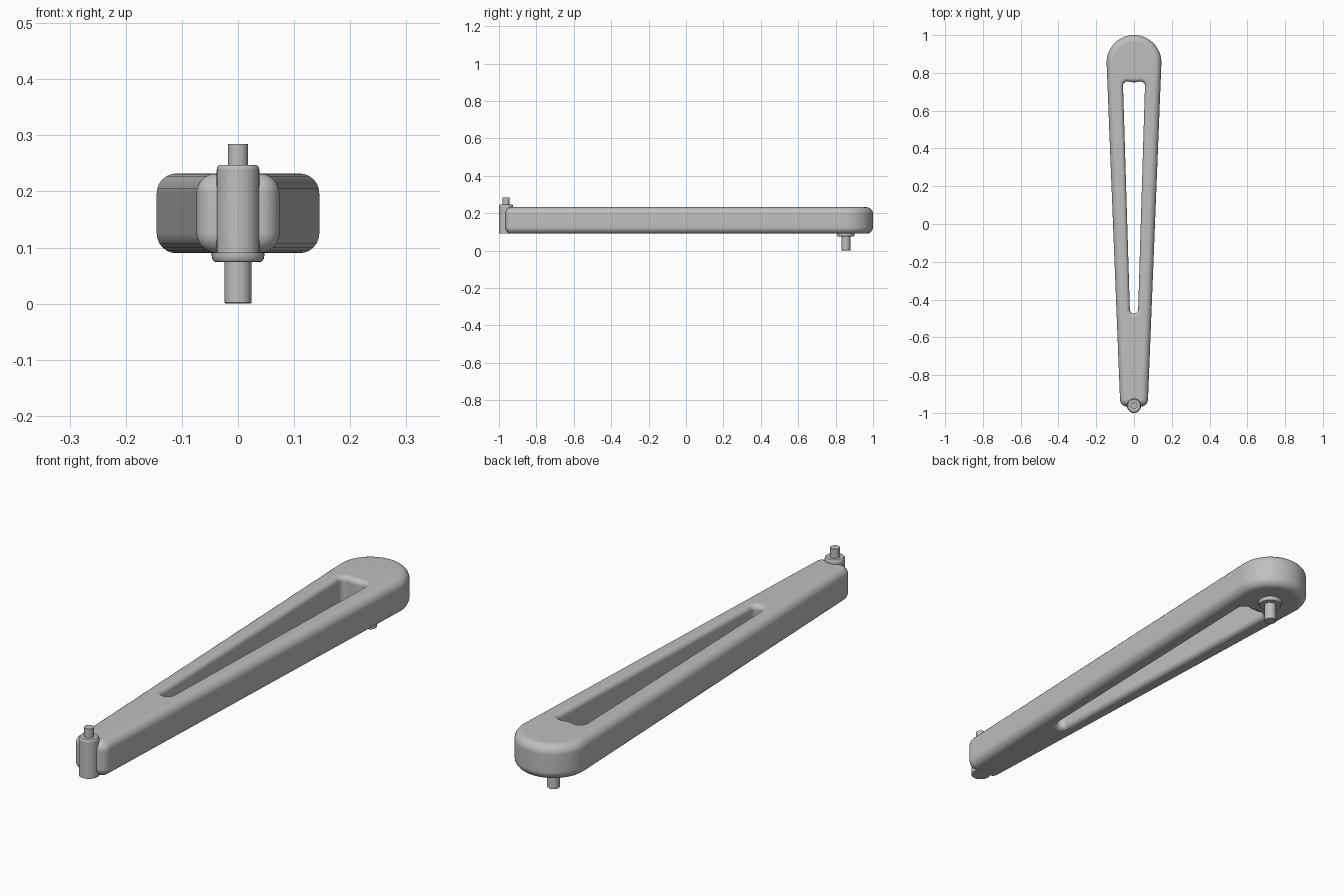
import bpy, bmesh
from math import sin, cos, pi, radians, asin, atan2, degrees, sqrt

cube = bpy.data.objects.get("Cube")
if cube:
    bpy.data.objects.remove(cube, do_unlink=True)

grey = bpy.data.materials.new("plain grey")
grey.use_nodes = True
colour = (0.52, 0.52, 0.52, 1)
grey.diffuse_color = colour
grey.node_tree.nodes["Principled BSDF"].inputs["Base Color"].default_value = colour


def finish(name, bm):
    bmesh.ops.recalc_face_normals(bm, faces=bm.faces)
    mesh = bpy.data.meshes.new(name)
    bm.to_mesh(mesh)
    bm.free()
    obj = bpy.data.objects.new(name, mesh)
    bpy.context.collection.objects.link(obj)
    mesh.materials.append(grey)
    bpy.ops.object.select_all(action='DESELECT')
    obj.select_set(True)
    bpy.context.view_layer.objects.active = obj
    bpy.ops.object.shade_smooth_by_angle(angle=radians(35))
    weighted = obj.modifiers.new("weighted normals", 'WEIGHTED_NORMAL')
    weighted.keep_sharp = True
    return obj


def outline(arcs, grow):
    """Chain of arcs (x, y, radius, start, end, steps), offset by grow."""
    points = []
    for x, y, r, start, end, steps in arcs:
        for i in range(steps + 1):
            a = radians(start + (end - start) * i / steps)
            points.append((x + (r + grow) * cos(a), y + (r + grow) * sin(a)))
    return points


def skin(bm, rings):
    """Join rings with quads and return the edges of the end rings."""
    loops = [[bm.verts.new(p) for p in ring] for ring in rings]
    n = len(loops[0])
    for a, b in zip(loops, loops[1:]):
        for i in range(n):
            j = (i + 1) % n
            bm.faces.new((a[i], a[j], b[j], b[i]))
    return [[bm.edges.get((l[i], l[(i + 1) % n])) for i in range(n)]
            for l in (loops[0], loops[-1])]


def rounded_wall(bm, arcs, edge, inward):
    low, high, steps = 0.09, 0.232, 6
    rings = []
    for side in (-1, 1):
        for k in range(steps + 1):
            a = pi / 2 * (k if side < 0 else steps - k) / steps
            d = edge * (1 - sin(a))
            lift = edge * (1 - cos(a))
            z = low + lift if side < 0 else high - lift
            rings.append([(x, y, z) for x, y in outline(arcs, inward * d)])
    return skin(bm, rings)


def turned(name, y, profile, sides=32):
    """Solid of revolution about a vertical axis at y."""
    bm = bmesh.new()
    rings = [[(r * cos(2 * pi * i / sides), y + r * sin(2 * pi * i / sides), z)
              for i in range(sides)] for r, z in profile]
    for edges in skin(bm, rings):
        bmesh.ops.contextual_create(bm, geom=edges)
    return finish(name, bm)


# Tapered arm outline: round wide end, narrow end with two rounded corners
wide_y, wide_r = 0.855, 0.145
tip_y, tip_x, tip_r = -0.93, 0.038, 0.036
t = degrees(asin((wide_r - tip_x - tip_r) / (wide_y - tip_y)))
outer = [(tip_x, tip_y, tip_r, -90, -t, 8),
         (0, wide_y, wide_r, -t, 180 + t, 40),
         (-tip_x, tip_y, tip_r, 180 + t, 270, 8)]

# Slot outline: narrow round foot, two corners, end curving round the pivot
curve_r, corner_r, corner_x = 0.105, 0.024, 0.034
drop = sqrt((curve_r + corner_r) ** 2 - corner_x ** 2)
corner_y = wide_y - drop
lean = degrees(atan2(corner_x, drop))
foot_y, foot_r = -0.452, 0.022
s = degrees(asin((corner_x + corner_r - foot_r) / (corner_y - foot_y)))
slot = [(0, foot_y, foot_r, 180 + s, 360 - s, 12),
        (corner_x, corner_y, corner_r, -s, 90 + lean, 10),
        (0, wide_y, -curve_r, 90 + lean, 90 - lean, 8),
        (-corner_x, corner_y, corner_r, 90 - lean, 180 + s, 10)]

bm = bmesh.new()
outer_ends = rounded_wall(bm, outer, 0.035, -1)
slot_ends = rounded_wall(bm, slot, 0.02, 1)
for rim, hole in zip(outer_ends, slot_ends):
    bmesh.ops.triangle_fill(bm, edges=rim + hole, use_beauty=True)
finish("arm_body", bm)

# Upright barrel and pin at the narrow end
turned("tip_barrel", -0.962, [(0.038, 0.09), (0.038, 0.239), (0.0365, 0.244),
                              (0.033, 0.247)])
turned("tip_pin", -0.962, [(0.018, 0.23), (0.018, 0.285)])

# Collar and downward pin at the wide end
turned("pivot_collar", wide_y, [(0.039, 0.074), (0.043, 0.0755), (0.046, 0.080),
                                (0.047, 0.086), (0.047, 0.10)])
turned("pivot_pin", wide_y, [(0.022, 0), (0.024, 0.002), (0.024, 0.09)])
